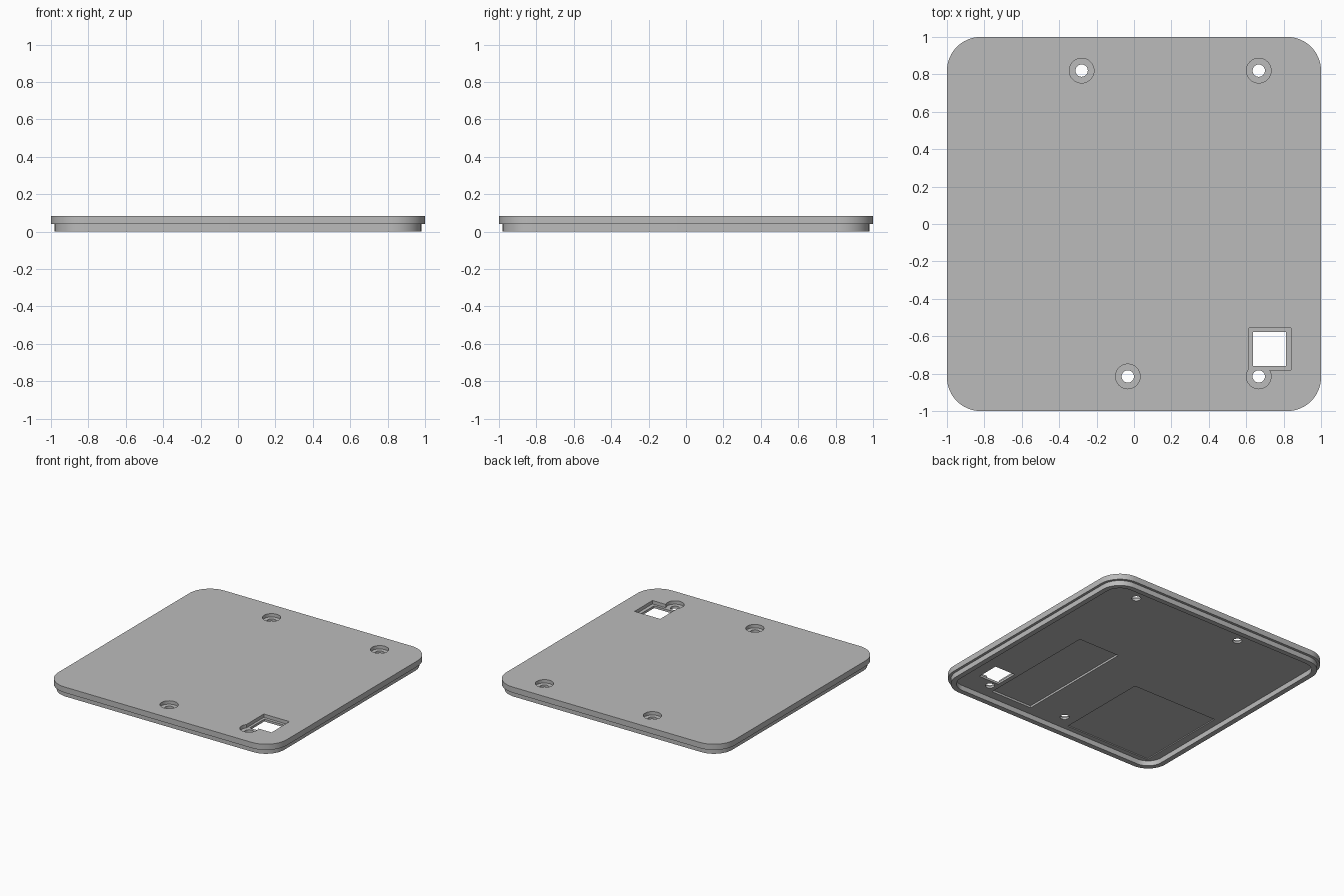
import bpy
import bmesh
from math import cos, sin, pi, radians

cube = bpy.data.objects.get("Cube")
if cube:
    bpy.data.objects.remove(cube, do_unlink=True)

grey = bpy.data.materials.new("plain_grey")
grey.use_nodes = True
colour = (0.5, 0.5, 0.5, 1)
grey.diffuse_color = colour
grey.node_tree.nodes["Principled BSDF"].inputs["Base Color"].default_value = colour

TOP = 0.085      # outer face of the cover
FLOOR = 0.04     # underside of the plate
LEDGE = 0.058    # seat of the screw heads and the window frame


def slab(name, x, y, z, radius=0.0, steps=12):
    """Box between the given (min, max) pairs, with rounded vertical corners."""
    bm = bmesh.new()
    ring = []
    corners = [(x[1], y[1], -1, -1), (x[0], y[1], 1, -1),
               (x[0], y[0], 1, 1), (x[1], y[0], -1, 1)]
    for i, (cx, cy, sx, sy) in enumerate(corners):
        for k in range(steps if radius else 1):
            a = (i + k / steps) * pi / 2
            ring.append(bm.verts.new((cx + sx * radius + radius * cos(a),
                                      cy + sy * radius + radius * sin(a), z[0])))
        if radius:
            a = (i + 1) * pi / 2
            end = (cx + sx * radius + radius * cos(a),
                   cy + sy * radius + radius * sin(a), z[0])
            ring.append(bm.verts.new(end))
    bmesh.ops.remove_doubles(bm, verts=bm.verts, dist=0.0001)
    base = bm.faces.new([v for v in ring if v.is_valid])
    up = bmesh.ops.extrude_face_region(bm, geom=[base], use_keep_orig=True)
    for v in up["geom"]:
        if isinstance(v, bmesh.types.BMVert):
            v.co.z = z[1]
    bmesh.ops.recalc_face_normals(bm, faces=bm.faces)
    mesh = bpy.data.meshes.new(name)
    bm.to_mesh(mesh)
    bm.free()
    mesh.materials.append(grey)
    obj = bpy.data.objects.new(name, mesh)
    bpy.context.collection.objects.link(obj)
    return obj


def square(name, half, z, radius):
    return slab(name, (-half, half), (-half, half), z, radius)


def disc(name, cx, cy, r, z):
    return slab(name, (cx - r, cx + r), (cy - r, cy + r), z, r, 8)


def combine(target, tool, operation="DIFFERENCE"):
    """Apply a boolean and discard the tool."""
    mod = target.modifiers.new(tool.name, "BOOLEAN")
    mod.operation = operation
    mod.solver = "EXACT"
    mod.object = tool
    bpy.context.view_layer.objects.active = target
    bpy.ops.object.modifier_apply(modifier=mod.name)
    bpy.data.objects.remove(tool, do_unlink=True)


# Cover plate with a stepped-in lip, hollow underneath
cover = square("cover_plate", 1.0, (FLOOR, TOP), 0.18)
combine(cover, square("lip", 0.98, (0, 0.06), 0.16), "UNION")
combine(cover, square("underside_hollow", 0.94, (-0.1, FLOOR), 0.12))

# Shallow pockets in the underside
combine(cover, slab("long_pocket", (0.24, 0.6), (-0.87, 0.11), (0, FLOOR + 0.016)))
combine(cover, slab("wide_pocket", (-0.88, -0.135), (-0.9, -0.15), (0, FLOOR + 0.008)))

# Window with a sunken frame
combine(cover, slab("window_frame", (0.615, 0.84), (-0.78, -0.555), (LEDGE, 0.2)))
combine(cover, slab("window_opening", (0.635, 0.812), (-0.76, -0.578), (-0.1, 0.2)))

# Countersunk screw holes
for hx, hy in [(-0.28, 0.82), (0.667, 0.82), (-0.033, -0.815), (0.667, -0.815)]:
    combine(cover, disc("screw_seat", hx, hy, 0.066, (LEDGE, 0.2)))
    combine(cover, disc("screw_hole", hx, hy, 0.033, (-0.1, 0.2)))

bpy.ops.object.select_all(action="DESELECT")
cover.select_set(True)
bpy.context.view_layer.objects.active = cover
bpy.ops.object.shade_smooth_by_angle(angle=radians(30))
